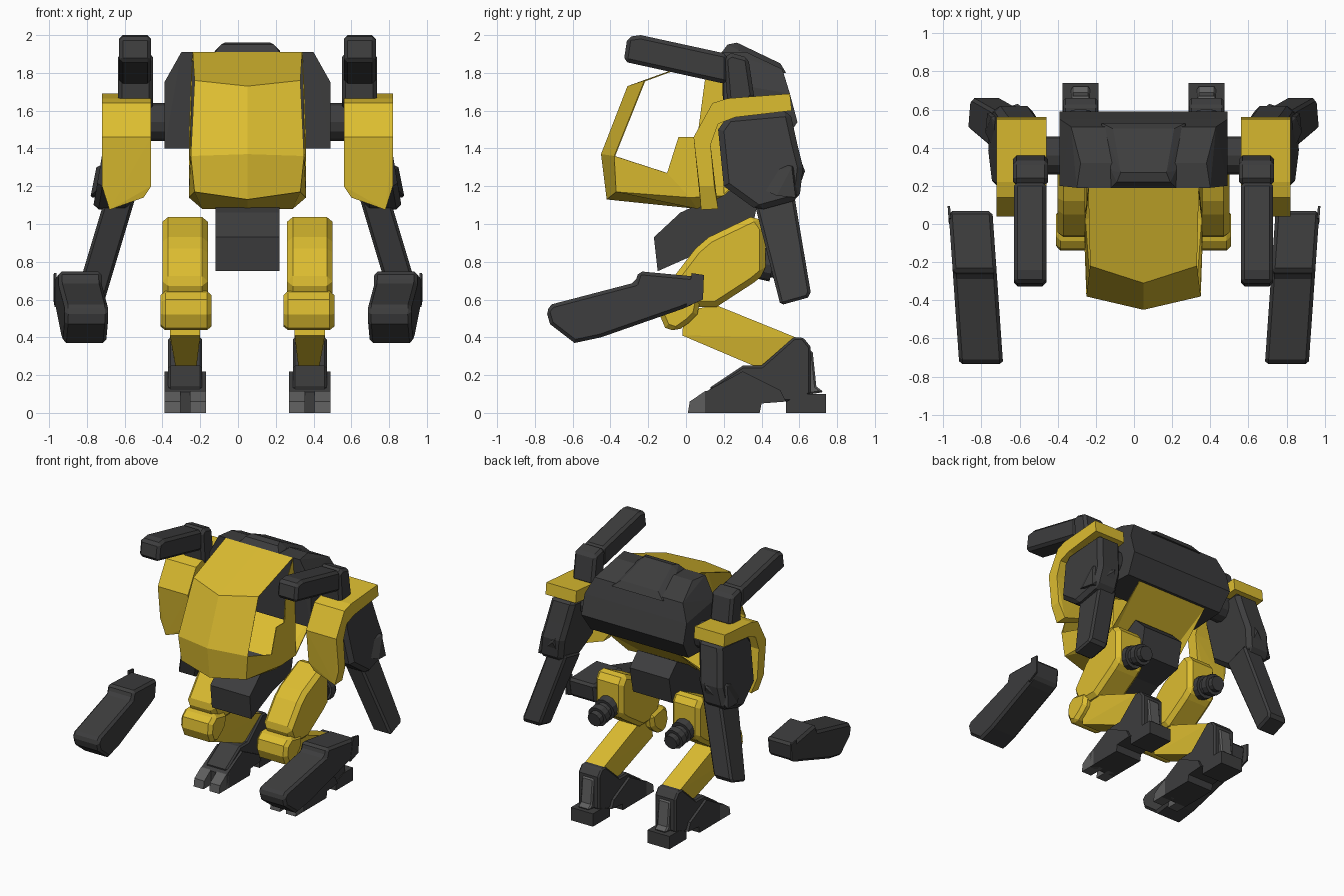
import bpy, bmesh, math
from mathutils import Vector

CX = 0.05  # symmetry plane of the body


def material(name, rgb):
    m = bpy.data.materials.new(name)
    m.diffuse_color = (*rgb, 1)
    return m


YELLOW = material("yellow_armour", (0.72, 0.51, 0.03))
DARK = material("dark_metal", (0.047, 0.047, 0.048))
GREY = material("grey_metal", (0.11, 0.11, 0.11))


def finish(name, bm, mat, bevel=0.0):
    bmesh.ops.recalc_face_normals(bm, faces=bm.faces)
    me = bpy.data.meshes.new(name)
    bm.to_mesh(me)
    bm.free()
    me.materials.append(mat)
    ob = bpy.data.objects.new(name, me)
    bpy.context.collection.objects.link(ob)
    if bevel:
        b = ob.modifiers.new("bevel", 'BEVEL')
        b.width, b.segments, b.limit_method = bevel, 1, 'ANGLE'
        b.angle_limit = math.radians(50)
    return ob


def prism(name, profile, u0, u1, mat, bevel=0.0, side=1, shift=None, cx=CX):
    """Extrude a (y, z) side profile across x; shift leans it sideways."""
    bm = bmesh.new()
    rings = []
    for u in (u0, u1):
        rings.append([bm.verts.new((cx + side * (u + (shift(y, z) if shift else 0)), y, z))
                      for y, z in profile])
    n = len(profile)
    for ring in rings:
        bm.faces.new(ring)
    for i in range(n):
        j = (i + 1) % n
        bm.faces.new((rings[0][i], rings[0][j], rings[1][j], rings[1][i]))
    return finish(name, bm, mat, bevel)


def hull(name, points, mat, side=1):
    bm = bmesh.new()
    for u, y, z in points:
        bm.verts.new((CX + side * u, y, z))
    bmesh.ops.convex_hull(bm, input=bm.verts)
    bmesh.ops.dissolve_limit(bm, angle_limit=0.02, verts=bm.verts, edges=bm.edges)
    return finish(name, bm, mat)


def cylinder(name, a, b, r, mat, n=12):
    a, b = Vector(a), Vector(b)
    bm = bmesh.new()
    bmesh.ops.create_cone(bm, cap_ends=True, segments=n, radius1=r, radius2=r, depth=(b - a).length)
    rot = (b - a).to_track_quat('Z', 'Y')
    for v in bm.verts:
        v.co = rot @ v.co + (a + b) / 2
    return finish(name, bm, mat)


# Cockpit: thin open-sided shell, half of it then mirrored
P = [(.29, .19, 1.91), (.28, -.22, 1.76), (0, -.31, 1.73), (.30, -.38, 1.36),
     (0, -.45, 1.37), (.28, -.37, 1.17), (0, -.42, 1.13), (0, .19, 1.91),
     (.31, -.10, 1.27), (.31, -.04, 1.46), (.31, .06, 1.46), (.30, .10, 1.76),
     (.30, .20, 1.76), (.31, .20, 1.15), (.31, .02, 1.14), (.24, .06, 1.08),
     (0, .06, 1.08), (.30, .48, 1.40), (0, .48, 1.40)]
F = [(0, 1, 2, 7), (1, 3, 4, 2), (3, 5, 6, 4), (3, 8, 14, 5), (8, 9, 10, 14),
     (10, 11, 12, 13, 14), (11, 0, 12), (5, 14, 15), (5, 15, 16, 6),
     (14, 13, 15), (15, 13, 17), (15, 17, 18, 16)]
bm = bmesh.new()
for s in (1, -1):
    vs = [bm.verts.new((CX + s * u, y, z)) for u, y, z in P]
    for f in F:
        bm.faces.new([vs[i] for i in f])
bmesh.ops.remove_doubles(bm, verts=bm.verts, dist=0.001)
shell = finish("cockpit_shell", bm, YELLOW)
sol = shell.modifiers.new("thickness", 'SOLIDIFY')
sol.thickness, sol.offset = 0.006, -1

# Torso: faceted engine block with a raised centre hump
hull("torso", [(s * u, y, z) for s in (1, -1) for u, y, z in (
    (.35, .19, 1.91), (.44, .20, 1.75), (.44, .20, 1.40), (.42, .50, 1.40), (.44, .59, 1.54),
    (.44, .55, 1.69), (.38, .51, 1.82), (.33, .32, 1.91))], DARK)
hull("torso_hump", [(s * u, y, z) for s in (1, -1) for u, y, z in (
    (.17, .19, 1.91), (.14, .22, 1.95), (.12, .27, 1.96), (.17, .28, 1.92),
    (.16, .50, 1.85), (.22, .53, 1.80), (.22, .4, 1.8))], DARK)

# Pelvis
prism("pelvis", [(-.17, .93), (-.03, 1.06), (.10, 1.12), (.28, 1.22), (.38, 1.12),
                 (.34, .92), (.12, .87), (-.15, .75)], -.17, .17, DARK)

for s, tag in ((1, "right"), (-1, "left")):
    def nm(part):
        return tag + "_" + part

    # Shoulder armour: plate bent over the top and front of the arm
    prism(nm("shoulder_top"), [(.04, 1.46), (.14, 1.64), (.22, 1.665), (.55, 1.69), (.56, 1.60),
                               (.26, 1.565), (.17, 1.53), (.13, 1.42)], .51, .77, YELLOW, side=s)
    hull(nm("shoulder_front"), [(u, y, z) for u in (.51, .77) for y, z in
                                ((.04, 1.46), (.13, 1.42))] +
         [(.51, .07, 1.20), (.51, .15, 1.20), (.55, .08, 1.14), (.55, .16, 1.14),
          (.73, .08, 1.075), (.73, .17, 1.08), (.77, .07, 1.2), (.77, .15, 1.2)], YELLOW, s)

    # Shoulder link, upper arm and hanging lower arm
    cylinder(nm("shoulder_link"), (CX + s * .40, .36, 1.54), (CX + s * .60, .36, 1.54), .10, DARK)
    prism(nm("upper_arm"), [(.17, 1.50), (.22, 1.57), (.55, 1.60), (.59, 1.42), (.62, 1.30),
                            (.60, 1.13), (.38, 1.07), (.20, 1.20)], -.10, .10, DARK, .03, s,
          lambda y, z: .63 + (1.6 - z) * .17)
    hull(nm("arm_flare"), [(.60, .35, 1.40), (.62, .60, 1.36), (.66, .63, 1.28), (.80, .56, 1.30),
                           (.83, .48, 1.15), (.82, .58, 1.14), (.62, .58, 1.14), (.72, .25, 1.25)],
         DARK, s)
    prism(nm("lower_arm"), [(.36, 1.12), (.57, 1.17), (.66, .64), (.645, .61), (.50, .57)],
          -.08, .08, DARK, .015, s, lambda y, z: .70 + (1.05 - z) * .30)

    # Rocket pod and its bracket
    prism(nm("rocket_pod"), [(-.33, 1.86), (-.31, 1.99), (-.24, 2.0), (.22, 1.90),
                             (.22, 1.74), (.17, 1.75)], .51, .68, DARK, .02, s)
    prism(nm("pod_bracket"), [(.20, 1.88), (.24, 1.905), (.33, 1.88), (.36, 1.68), (.30, 1.60),
                              (.22, 1.64)], .50, .685, DARK, .02, s)

    # Detached forearm gun, angled slightly inward
    prism(nm("forearm"), [(-.74, .54), (-.72, .47), (-.59, .37), (-.45, .40), (-.02, .55),
                          (.05, .58), (.07, .72), (-.25, .75), (-.27, .69), (-.71, .575)],
          -.115, .115, DARK, .018, s, lambda y, z: .853 + y * .07, cx=0)
    prism(nm("forearm_fin"), [(0, .56), (.09, .60), (.095, .73), (.03, .74)],
          .105, .118, DARK, 0, s, lambda y, z: .853 + y * .07, cx=0)

    # Thigh, knee and shin
    prism(nm("thigh"), [(-.08, .70), (.05, .87), (.12, .93), (.37, 1.05), (.42, .98),
                        (.42, .74), (.36, .69), (.16, .56), (-.02, .56)], .21, .45, YELLOW, .03, s)
    prism(nm("knee"), [(-.14, .52), (-.13, .60), (-.07, .65), (.08, .62), (.06, .52),
                       (.02, .48), (-.05, .43), (-.11, .45)], .19, .46, YELLOW, .025, s)
    hull(nm("shin"), [(u, y, z) for u in (.25, .41) for y, z in
                      ((-.02, .41), (-.01, .54), (.16, .57), (.58, .40))] +
         [(u, y, z) for u in (.27, .38) for y, z in ((.57, .33), (.38, .24))], YELLOW, s)

    # Stepped thruster behind the thigh
    for i, (y0, y1, r) in enumerate(((.38, .46, .085), (.46, .50, .062), (.50, .55, .078),
                                     (.55, .59, .055))):
        cylinder(nm("thruster_%d" % (i + 1)), (CX + s * .33, y0, .88 - y0 * .22),
                 (CX + s * .33, y1, .88 - y1 * .22), r, DARK)

    # Foot: ankle block, sole, two toes and heel
    prism(nm("ankle"), [(.30, .25), (.40, .25), (.57, .40), (.62, .40), (.66, .35), (.66, .10),
                        (.60, .06), (.28, .06), (.12, .13)], .24, .42, DARK, .012, s)
    prism(nm("sole"), [(.10, 0), (.10, .11), (.30, .22), (.50, .12), (.53, .06), (.40, .05),
                       (.39, 0)], .22, .44, DARK, 0, s)
    for a, b in ((.22, .305), (.355, .44)):
        prism(nm("toe"), [(.01, 0), (.02, .06), (.10, .115), (.14, .115), (.14, 0)],
              a, b, GREY, 0, s)
    prism(nm("heel"), [(.53, 0), (.53, .06), (.62, .10), (.74, .10), (.74, 0)], .235, .425,
          DARK, 0, s)
    prism(nm("heel_strut"), [(.60, .09), (.60, .33), (.67, .33), (.69, .14), (.73, .11)],
          .28, .38, GREY, .01, s)
